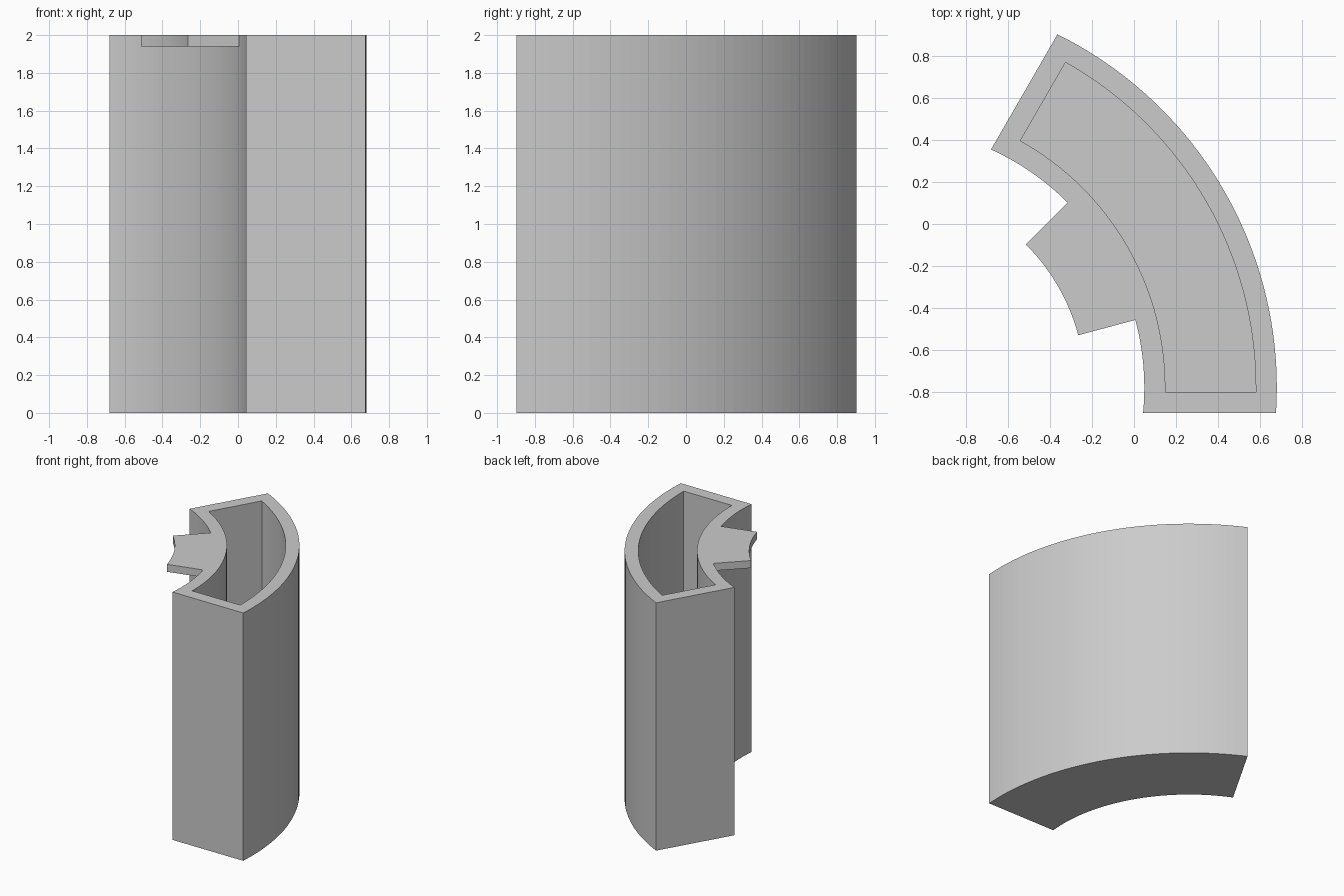
import bpy, bmesh, math

if "Cube" in bpy.data.objects:
    bpy.data.objects.remove(bpy.data.objects["Cube"])

# Shared centre of all arcs, and the direction the curved bin faces
CX, CY = -1.195, -0.778
MID = math.radians(30)

grey = bpy.data.materials.new("light grey")
grey.diffuse_color = (0.6, 0.6, 0.6, 1)
grey.use_nodes = True
grey.node_tree.nodes["Principled BSDF"].inputs["Base Color"].default_value = grey.diffuse_color


def arc(r, half_angle, end_offset, n):
    """Arc points whose ends lie on lines pushed outward by end_offset."""
    a = math.radians(half_angle) + math.asin(end_offset / r)
    return [(CX + r * math.cos(MID - a + 2 * a * i / n),
             CY + r * math.sin(MID - a + 2 * a * i / n)) for i in range(n + 1)]


def sector(name, r_in, r_out, half_angle, end_offset, z0, z1, n):
    """Solid curved block between two radii and two heights."""
    outline = arc(r_out, half_angle, end_offset, n) + arc(r_in, half_angle, end_offset, n)[::-1]
    bm = bmesh.new()
    face = bm.faces.new([bm.verts.new((x, y, z0)) for x, y in outline])
    top = bmesh.ops.extrude_face_region(bm, geom=[face])
    verts = [v for v in top["geom"] if isinstance(v, bmesh.types.BMVert)]
    bmesh.ops.translate(bm, verts=verts, vec=(0, 0, z1 - z0))
    bmesh.ops.recalc_face_normals(bm, faces=bm.faces)
    mesh = bpy.data.meshes.new(name)
    bm.to_mesh(mesh)
    bm.free()
    mesh.materials.append(grey)
    obj = bpy.data.objects.new(name, mesh)
    bpy.context.collection.objects.link(obj)
    return obj


def combine(target, other, operation):
    """Apply a boolean and remove the helper."""
    mod = target.modifiers.new(operation.lower(), "BOOLEAN")
    mod.operation = operation
    mod.solver = "EXACT"
    mod.object = other
    bpy.context.view_layer.objects.active = target
    bpy.ops.object.modifier_apply(modifier=mod.name)
    bpy.data.objects.remove(other)


# Curved bin body with the hanging tab on its inner side
body = sector("curved_bin", 1.244, 1.874, 30, 0.12, 0, 2, 40)
tab = sector("hanging_tab", 0.963, 1.29, 15, 0, 1.94, 2, 16)
combine(body, tab, "UNION")

# Open cavity with even walls
cavity = sector("cavity_cutter", 1.344, 1.774, 30, 0.02, 0.1, 2.2, 40)
combine(body, cavity, "DIFFERENCE")
